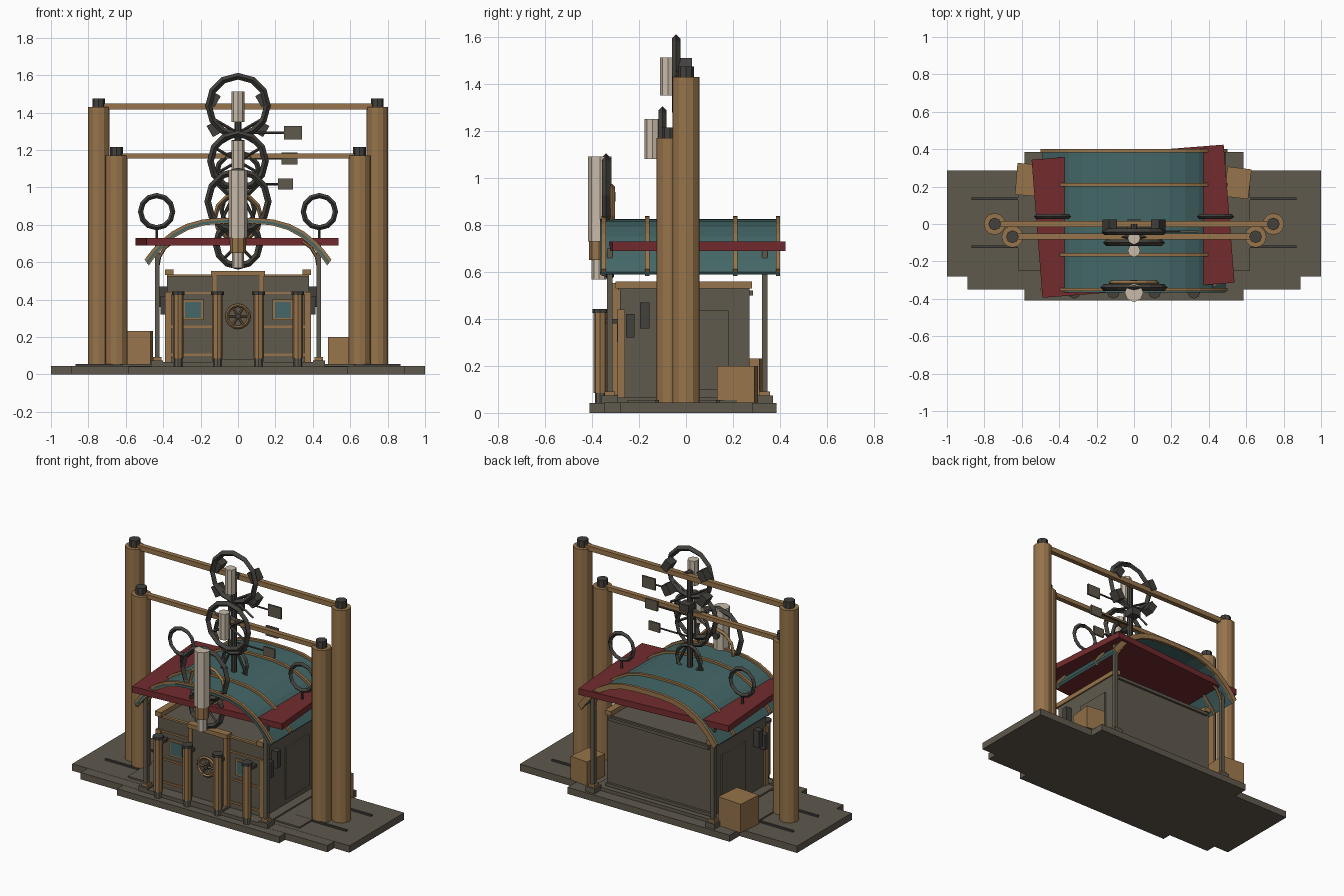
import bpy, bmesh, math
from math import pi, sin, cos
from mathutils import Vector

cube = bpy.data.objects.get("Cube")
if cube:
    bpy.data.objects.remove(cube, do_unlink=True)


def material(name, r, g, b):
    m = bpy.data.materials.new(name)
    m.use_nodes = True
    m.diffuse_color = (r, g, b, 1)
    m.node_tree.nodes["Principled BSDF"].inputs["Base Color"].default_value = (r, g, b, 1)
    return m


STONE = material("grey stone", .115, .1, .075)
WOOD = material("brown wood", .31, .175, .07)
IRON = material("dark iron", .055, .052, .045)
TEAL = material("teal canvas", .058, .135, .135)
RED = material("red cloth", .17, .024, .027)
CREAM = material("cream cylinder", .58, .5, .4)


def finish(bm, name, mat, loc=(0, 0, 0), rot=(0, 0, 0)):
    bmesh.ops.recalc_face_normals(bm, faces=bm.faces)
    me = bpy.data.meshes.new(name)
    bm.to_mesh(me)
    bm.free()
    me.materials.append(mat)
    ob = bpy.data.objects.new(name, me)
    ob.location, ob.rotation_euler = loc, rot
    bpy.context.collection.objects.link(ob)
    return ob


def box(name, mat, x, y, z, rot=(0, 0, 0)):
    """Box from its (min, max) span on each axis, turned about its centre."""
    bm = bmesh.new()
    bmesh.ops.create_cube(bm, size=1)
    bmesh.ops.scale(bm, vec=[s[1] - s[0] for s in (x, y, z)], verts=bm.verts)
    return finish(bm, name, mat, [(s[0] + s[1]) / 2 for s in (x, y, z)], rot)


def rod(name, mat, a, b, r, sides=8):
    a, b = Vector(a), Vector(b)
    bm = bmesh.new()
    bmesh.ops.create_cone(bm, cap_ends=True, segments=sides, radius1=r, radius2=r, depth=(b - a).length)
    return finish(bm, name, mat, (a + b) / 2, (b - a).to_track_quat("Z", "Y").to_euler())


def ring(name, mat, c, r, tube, sides=12):
    """Faceted hoop facing the front, r is its outer radius."""
    bpy.ops.mesh.primitive_torus_add(location=c, rotation=(pi / 2, 0, 0), major_segments=sides,
                                     minor_segments=4, major_radius=r - tube, minor_radius=tube)
    ob = bpy.context.object
    ob.name = name
    ob.data.materials.append(mat)


def spokes(name, mat, c, r, count, thick, turn=0):
    x, y, z = c
    for i in range(count):
        a = turn + 2 * pi * i / count
        rod(name, mat, c, (x + r * cos(a), y, z + r * sin(a)), thick, 4)


def arch_z(x):
    return .6 + .225 * (1 - min(1, abs(x) / .49) ** 3.2)


def vault(name, mat, y0, y1, low, high, steps=16):
    """Arched slab between two offsets from the roof curve."""
    xs = [.49 * sin(pi / 2 * (2 * i / steps - 1)) for i in range(steps + 1)]
    pts = [(x * (1 + high * 1.5), arch_z(x) + high) for x in xs]
    pts += [(x * (1 + low * 1.5), arch_z(x) + low) for x in reversed(xs)]
    bm = bmesh.new()
    front, back = ([bm.verts.new((x, y, z)) for x, z in pts] for y in (y0, y1))
    n = len(pts)
    for i in range(n):
        j = (i + 1) % n
        bm.faces.new((front[i], front[j], back[j], back[i]))
    for i in range(steps):
        for v in (front, back):
            bm.faces.new((v[i], v[i + 1], v[n - 2 - i], v[n - 1 - i]))
    return finish(bm, name, mat)


# Stepped ground slab
box("ground_wide", STONE, (-1, 1), (-.28, .285), (0, .045))
box("ground_front", STONE, (-.89, .89), (-.35, .2), (0, .044))
box("ground_middle", STONE, (-.585, .585), (-.41, .385), (0, .043))
box("platform", STONE, (-.62, .62), (-.25, .25), (.04, .055))
box("inner_platform", STONE, (-.44, .44), (-.36, .31), (.04, .065))
box("front_step", STONE, (-.14, .14), (-.36, -.28), (.06, .08))

# Main hut
box("hut_body", STONE, (-.38, .38), (-.28, .27), (.05, .53))
box("hut_porch", STONE, (-.13, .13), (-.305, -.27), (.06, .53))
box("porch_lintel", WOOD, (-.145, .145), (-.32, -.27), (.525, .552))
for z in (.105, .255, .435):
    box("front_rail", WOOD, (-.38, .38), (-.287, -.27), (z - .006, z + .006))
box("front_top_rail", WOOD, (-.38, .38), (-.29, -.27), (.523, .535))
box("back_top_rail", STONE, (-.36, .36), (.26, .285), (.5, .52))
box("back_bottom_rail", STONE, (-.38, .38), (.26, .285), (.07, .09))

for s in (-1, 1):
    def span(a, b):
        return tuple(sorted((s * a, s * b)))

    # Hut side details
    box("eave_beam", WOOD, span(.345, .39), (-.3, .28), (.53, .56))
    box("side_panel", STONE, span(.375, .39), (-.06, .18), (.1, .435))
    box("side_lamp", IRON, span(.375, .42), (-.195, -.155), (.36, .47))
    box("side_lamp_front", IRON, span(.375, .415), (-.255, -.22), (.32, .42))
    box("corner_trim", WOOD, span(.355, .39), (-.292, -.26), (.06, .44))
    box("window_frame", WOOD, span(.185, .295), (-.29, -.27), (.29, .4))
    box("window_pane", TEAL, span(.197, .283), (-.294, -.285), (.302, .388))
    box("porch_post", WOOD, span(.115, .14), (-.312, -.28), (.06, .525))

    # Front cylinders with iron caps
    for x in (.11, .32):
        rod("front_pipe", WOOD, (s * x, -.365, .085), (s * x, -.365, .432), .028)
        rod("pipe_cap", IRON, (s * x, -.365, .425), (s * x, -.365, .443), .034)
        rod("pipe_foot", STONE, (s * x, -.365, .04), (s * x, -.365, .09), .022)
        box("pipe_bracket", IRON, (s * x - .012, s * x + .012), (-.35, -.28), (.38, .4))

    # Roof posts, feet and curved braces
    for y in (-.325, .335):
        box("roof_post", STONE, span(.42, .445), (y - .012, y + .012), (.045, .7))
        box("post_foot", STONE, span(.4, .465), (y - .035, y + .035), (.04, .075))
        box("post_foot_band", WOOD, span(.41, .455), (y - .022, y + .022), (.075, .092))
        pts = [(s * (.43 - .13 * (1 - cos(t))), y, .57 + .15 * sin(t)) for t in (0, .4, .8, 1.2)]
        for a, b in zip(pts, pts[1:]):
            rod("roof_brace", WOOD, a, b, .009, 6)

    # Tall gate pillars
    for x, y, top, r in ((.745, 0, 1.43, .058), (.65, -.068, 1.17, .058)):
        rod("gate_pillar", WOOD, (s * x, y, .04), (s * x, y, top), r, 12)
        rod("pillar_cap", IRON, (s * x, y, top), (s * x, y, top + .045), .034)

    # Floor strips and side hoops
    for y in (.135, -.122):
        box("floor_strip", IRON, span(.5, .87), (y - .007, y + .007), (.04, .055))
    ring("side_hoop", IRON, (s * .435, .04, .87), .1, .014)
    rod("hoop_stand", IRON, (s * .435, .04, .69), (s * .435, .04, .78), .008, 6)

# Gate crossbeams
box("upper_crossbeam", WOOD, (-.72, .72), (-.016, .016), (1.415, 1.447))
box("lower_crossbeam", WOOD, (-.62, .62), (-.082, -.05), (1.153, 1.18))

# Arched roof, ribs and flat awning
vault("roof_canvas", TEAL, -.365, .4, -.012, 0)
for y in (-.35, -.165, .21, .392):
    vault("roof_rib", WOOD, y - .009, y + .009, -.018, .013)
box("awning", RED, (-.52, .51), (-.355, .385), (.69, .73), (0, 0, math.radians(4.5)))

# Crates
box("crate_left", WOOD, (.49, .62), (.14, .3), (.045, .2), (0, 0, -.12))
box("crate_right", WOOD, (-.63, -.46), (.15, .32), (.045, .232), (0, 0, -.08))

# Door handwheel
ring("door_wheel", WOOD, (0, -.325, .31), .068, .009, 16)
spokes("door_wheel_spoke", WOOD, (0, -.325, .31), .06, 6, .006)
rod("door_wheel_hub", IRON, (0, -.335, .31), (0, -.3, .31), .015)

# Central mast and its stacked wheels
rod("mast", IRON, (0, -.04, .78), (0, -.04, 1.44), .018)
for name, c, r in (("top_wheel", (0, -.042, 1.437), .175), ("middle_wheel", (0, -.1, 1.14), .165),
                   ("front_wheel", (0, -.34, .925), .18), ("low_front_wheel", (0, -.325, .695), .135)):
    ring(name, IRON, c, r, .018)
ring("middle_inner_hoop", IRON, (0, -.07, 1.07), .13, .014)
ring("mast_foot_hoop", IRON, (0, -.03, .88), .1, .012)
ring("front_wood_hoop", WOOD, (0, -.315, .84), .135, .012)
spokes("middle_spoke", IRON, (0, -.09, 1.14), .15, 6, .008, pi / 6)
spokes("mast_spoke", IRON, (0, -.04, 1.29), .16, 6, .008, pi / 6)
spokes("low_wheel_spoke", IRON, (0, -.325, .695), .12, 4, .008, pi / 4)
for s in (-1, 1):
    rod("mast_stay", IRON, (s * .1, -.04, .8), (0, -.04, 1.0), .009, 6)

# Buckets around the top wheel
for i in range(6):
    a = pi / 6 + i * pi / 3
    x, z = .15 * cos(a), 1.39 + .16 * sin(a)
    if z < 1.5:
        box("bucket", IRON, (x - .034, x + .034), (-.04, .025), (z - .024, z + .024), (0, pi / 2 - a, 0))

# Hanging sign plates on arms
for x, z, w, h in ((.295, 1.292, .048, .037), (.275, 1.155, .043, .032), (.255, 1.017, .04, .029)):
    rod("sign_arm", IRON, (0, -.04, z), (x, -.04, z), .006, 6)
    box("sign_plate", STONE, (x - w, x + w), (-.046, -.034), (z - h, z + h))

# Cream cylinders in front of the wheels
for y, z0, z1, r in ((-.076, 1.35, 1.512, .034), (-.143, 1.08, 1.25, .034), (-.367, .73, 1.092, .05)):
    rod("cream_cylinder", CREAM, (0, y, z0), (0, y, z1), r)
rod("cylinder_collar", WOOD, (0, -.37, .65), (0, -.37, .73), .042)
rod("cylinder_tip", CREAM, (0, -.37, .568), (0, -.37, .65), .032)
rod("cylinder_axle", IRON, (0, -.37, .92), (0, -.3, .92), .02)
rod("top_axle", IRON, (0, -.08, 1.437), (0, 0, 1.437), .02)
rod("middle_axle", IRON, (0, -.14, 1.14), (0, -.04, 1.14), .02)
